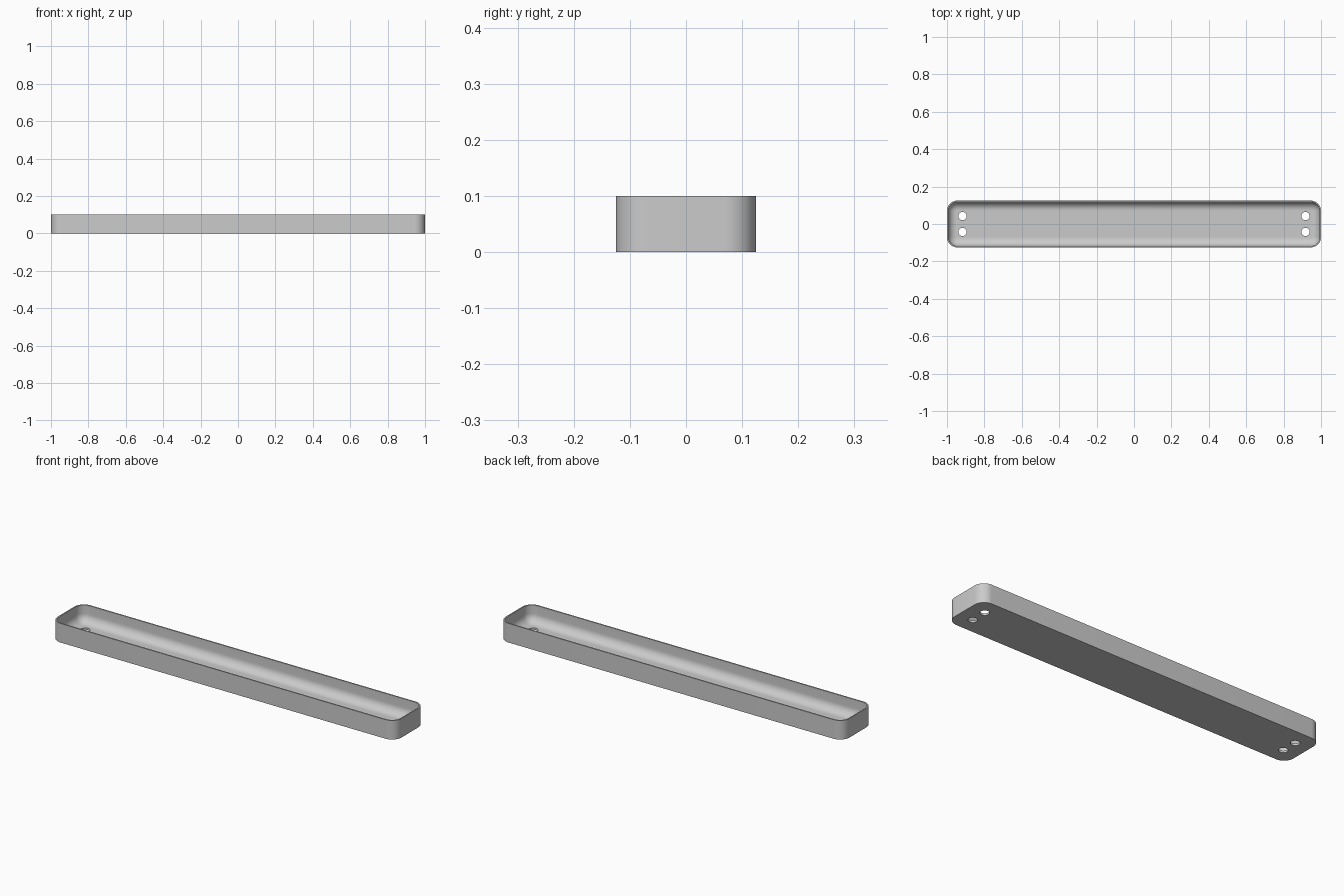
import bpy, bmesh, math

cube = bpy.data.objects.get("Cube")
if cube:
    bpy.data.objects.remove(cube, do_unlink=True)

HALF_X, HALF_Y, HEIGHT = 1.0, 0.125, 0.1
CORNER, WALL, FLOOR, FILLET = 0.055, 0.007, 0.01, 0.045
CORNER_STEPS, FILLET_STEPS = 12, 10

grey = bpy.data.materials.new("light grey")
grey.use_nodes = True
colour = (0.6, 0.6, 0.6, 1)
grey.diffuse_color = colour
grey.node_tree.nodes["Principled BSDF"].inputs["Base Color"].default_value = colour


def ring(bm, inset, z):
    """Rounded rectangle of vertices, moved inward by inset."""
    r = CORNER - inset
    verts = []
    for k, (sx, sy) in enumerate([(1, 1), (-1, 1), (-1, -1), (1, -1)]):
        for i in range(CORNER_STEPS + 1):
            a = math.pi / 2 * (k + i / CORNER_STEPS)
            verts.append(bm.verts.new((sx * (HALF_X - CORNER) + r * math.cos(a),
                                       sy * (HALF_Y - CORNER) + r * math.sin(a), z)))
    return verts


# Tray section: outer wall, rim, inner wall, then a rounded cove to the floor
section = [(0, 0), (0, HEIGHT), (WALL, HEIGHT)]
for i in range(FILLET_STEPS + 1):
    a = math.pi / 2 * i / FILLET_STEPS
    section.append((WALL + FILLET * (1 - math.cos(a)),
                    FLOOR + FILLET * (1 - math.sin(a))))

bm = bmesh.new()
rings = [ring(bm, inset, z) for inset, z in section]
for low, high in zip(rings, rings[1:]):
    for i in range(len(low)):
        j = (i + 1) % len(low)
        bm.faces.new((low[i], low[j], high[j], high[i]))
bm.faces.new(rings[0][::-1])
bm.faces.new(rings[-1])
bmesh.ops.recalc_face_normals(bm, faces=bm.faces)
mesh = bpy.data.meshes.new("tray")
bm.to_mesh(mesh)
bm.free()
mesh.materials.append(grey)
tray = bpy.data.objects.new("tray", mesh)
bpy.context.collection.objects.link(tray)
bpy.context.view_layer.objects.active = tray

# Two screw holes through the floor at each end
for sx in (-1, 1):
    for sy in (-1, 1):
        bpy.ops.mesh.primitive_cylinder_add(vertices=32, radius=0.022, depth=0.06,
                                            location=(sx * 0.917, sy * 0.042, 0))
        cutter = bpy.context.object
        cutter.name = "hole_cutter"
        cutter.hide_render = True
        cutter.data.materials.append(grey)
        bpy.context.view_layer.objects.active = tray
        cut = tray.modifiers.new("screw_hole", "BOOLEAN")
        cut.operation, cut.solver, cut.object = "DIFFERENCE", "EXACT", cutter
        bpy.ops.object.modifier_apply(modifier=cut.name)
        bpy.data.objects.remove(cutter, do_unlink=True)

# Smooth the curves and keep the rim and hole edges crisp
bpy.ops.object.select_all(action="DESELECT")
tray.select_set(True)
bpy.context.view_layer.objects.active = tray
bpy.ops.object.shade_smooth_by_angle(angle=math.radians(30))
